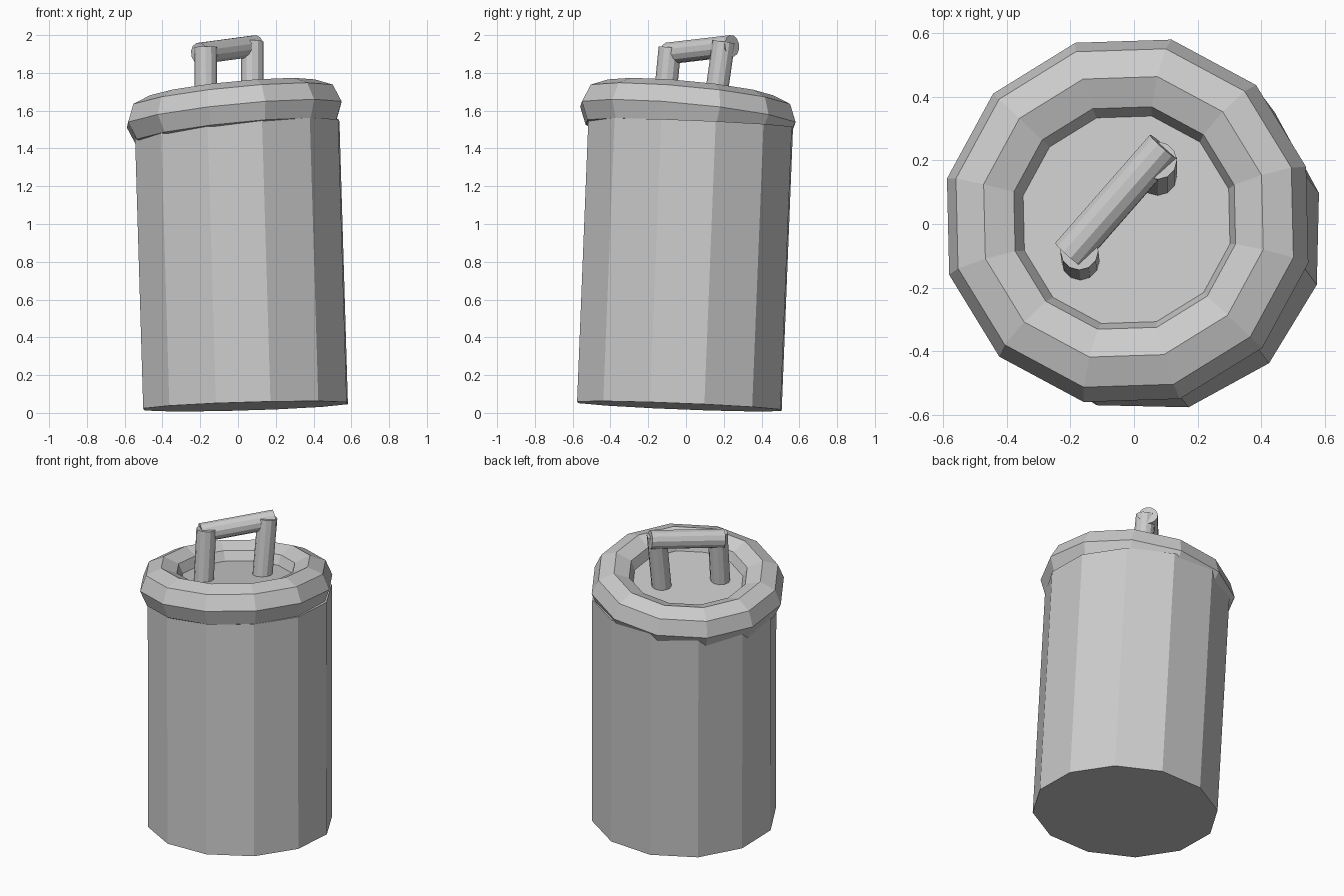
import bpy
import math
from mathutils import Vector, Quaternion

if "Cube" in bpy.data.objects:
    bpy.data.objects.remove(bpy.data.objects["Cube"])

UP = Vector((0, 0, 1))


def orient(obj, name, axis, spin=0.0):
    """Spin about own axis, then lean the local z along the given axis."""
    obj.name = name
    obj.rotation_mode = 'QUATERNION'
    obj.rotation_quaternion = (UP.rotation_difference(Vector(axis).normalized())
                               @ Quaternion(UP, math.radians(spin)))
    return obj


def rod(name, a, b, radius, sides=12, spin=0.0):
    """Faceted cylinder running from point a to point b."""
    a, b = Vector(a), Vector(b)
    bpy.ops.mesh.primitive_cylinder_add(vertices=sides, radius=radius,
                                        depth=(b - a).length, location=(a + b) / 2)
    return orient(bpy.context.object, name, b - a, spin)


# Leaning can body
body_axis = Vector((-0.03, 0.04, 1)).normalized()
base = Vector((0.04, -0.035, 0.035))
rod("can_body", base, base + body_axis * 1.5, 0.558, spin=13.7)

# Rounded lid rim, tipped a little further than the body
lid_axis = Vector((-0.1, 0.095, 1)).normalized()
lid_centre = Vector((-0.02, 0.01, 1.58))
bpy.ops.mesh.primitive_torus_add(major_segments=12, minor_segments=8,
                                 major_radius=0.455, minor_radius=0.133,
                                 location=lid_centre)
orient(bpy.context.object, "lid_rim", lid_axis, 16.6)

# Recessed lid panel inside the rim
rod("lid_panel", lid_centre + lid_axis * 0.0, lid_centre + lid_axis * 0.035,
    0.36, spin=16.6)

# Handle: two posts and a crossbar
rod("handle_post_left", (-0.168, -0.12, 1.58), (-0.172, -0.085, 1.935), 0.06)
rod("handle_post_right", (0.075, 0.145, 1.58), (0.075, 0.2, 1.965), 0.06)
rod("handle_bar", (-0.205, -0.097, 1.903), (0.093, 0.243, 1.943), 0.058)
